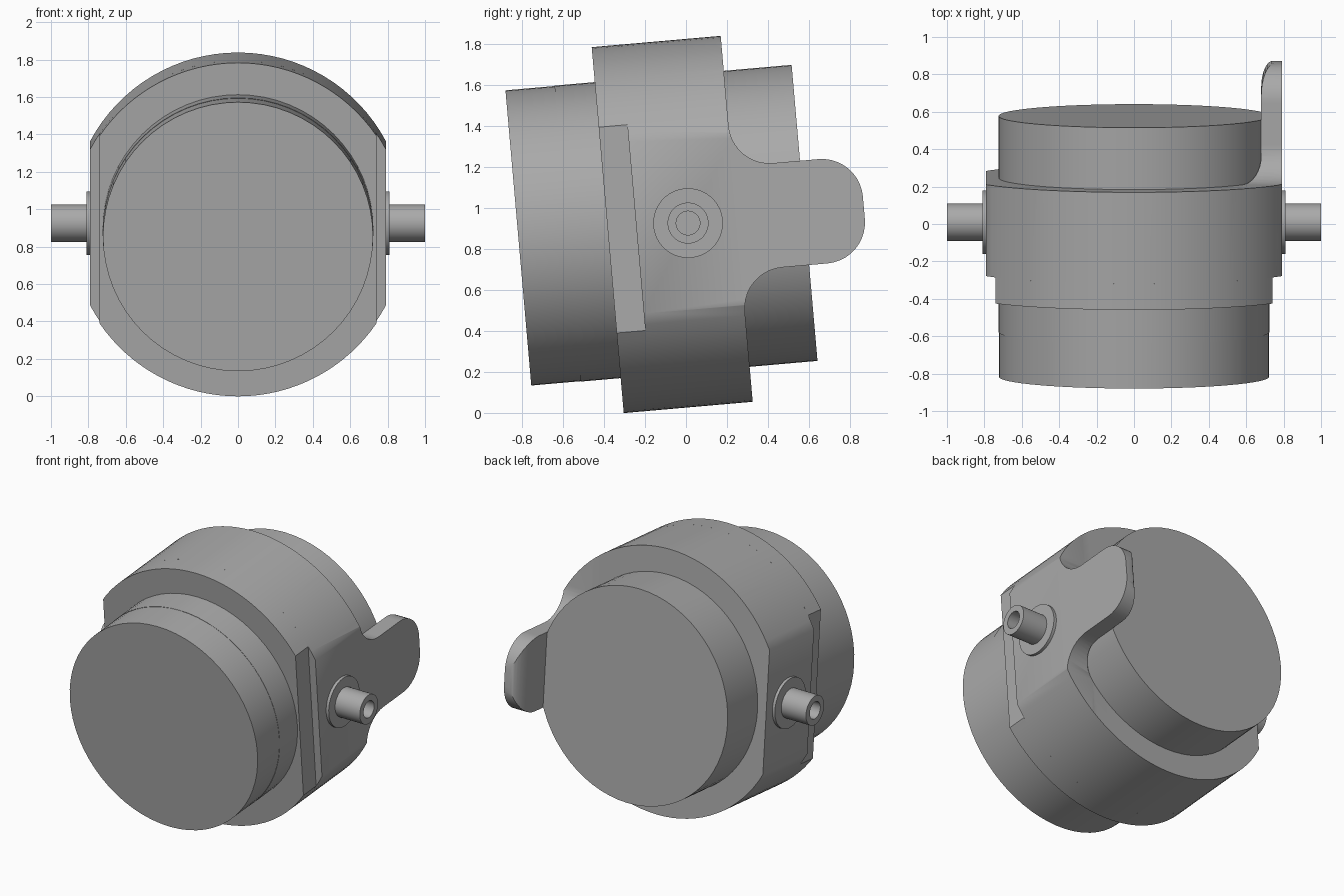
import bpy, bmesh
from math import sin, cos, pi, acos, radians
from mathutils import Matrix, Vector

cube = bpy.data.objects.get("Cube")
if cube:
    bpy.data.objects.remove(cube, do_unlink=True)

# Whole assembly pivots on the side pins and tilts slightly
TILT = Matrix.Translation((0, 0.01, 0.925)) @ Matrix.Rotation(radians(5), 4, 'X')

grey = bpy.data.materials.new("plain grey")
grey.use_nodes = True
COLOUR = (0.4, 0.4, 0.4, 1)
grey.diffuse_color = COLOUR
grey.node_tree.nodes["Principled BSDF"].inputs["Base Color"].default_value = COLOUR


def make_object(name, bm):
    bmesh.ops.remove_doubles(bm, verts=bm.verts, dist=1e-5)
    bmesh.ops.recalc_face_normals(bm, faces=bm.faces)
    mesh = bpy.data.meshes.new(name)
    bm.to_mesh(mesh)
    bm.free()
    mesh.transform(TILT)
    mesh.materials.append(grey)
    obj = bpy.data.objects.new(name, mesh)
    bpy.context.collection.objects.link(obj)
    return obj


def prism(name, outline, axis, lo, hi):
    """Extrude a closed outline along one axis (outline gives the other two)."""
    bm = bmesh.new()
    verts = []
    for p in outline:
        co = list(p)
        co.insert(axis, lo)
        verts.append(bm.verts.new(co))
    face = bm.faces.new(verts)
    ext = bmesh.ops.extrude_face_region(bm, geom=[face])
    shift = Vector((0, 0, 0))
    shift[axis] = hi - lo
    moved = [g for g in ext["geom"] if isinstance(g, bmesh.types.BMVert)]
    bmesh.ops.translate(bm, verts=moved, vec=shift)
    return make_object(name, bm)


def lathe_x(name, profile, side):
    """Spin (x, radius) points round the pin axis."""
    bm = bmesh.new()
    verts = [bm.verts.new((side * x, 0, r)) for x, r in profile]
    edges = [bm.edges.new(pair) for pair in zip(verts, verts[1:])]
    bmesh.ops.spin(bm, geom=verts + edges, cent=(0, 0, 0), axis=(1, 0, 0),
                   angle=2 * pi, steps=40, use_merge=False)
    return make_object(name, bm)


def arc(cx, cy, rx, ry, a0, a1, n=10):
    steps = [radians(a0 + (a1 - a0) * i / n) for i in range(n + 1)]
    return [(cx + rx * cos(a), cy + ry * sin(a)) for a in steps]


def flatted_circle(r, half):
    """Circle with its two sides cut flat at x = +-half."""
    a = acos(half / r) * 180 / pi
    return arc(0, 0, r, r, a, 180 - a, 32) + arc(0, 0, r, r, 180 + a, 360 - a, 32)


def smooth(obj):
    bpy.ops.object.select_all(action='DESELECT')
    obj.select_set(True)
    bpy.context.view_layer.objects.active = obj
    bpy.ops.object.shade_smooth_by_angle(angle=radians(30))


BODY_R, FLAT, FRONT, BACK = 0.895, 0.79, -0.253, 0.238
EAR_H, EAR_END, FILLET = 0.255, 0.86, 0.2

# Main housing: flatted drum, trimmed by its side and plan outlines
housing = prism("housing", flatted_circle(BODY_R, FLAT), 1, FRONT, EAR_END + 0.1)

upper = ([(BACK, 1)]
         + arc(BACK + FILLET, EAR_H + FILLET, FILLET, FILLET, 180, 270)
         + arc(EAR_END - 0.2, EAR_H - 0.2, 0.2, 0.2, 90, 0))
lower = [(y, -z) for y, z in reversed(upper)]
side_cut = prism("side_cutter", [(-0.6, 1)] + upper + lower + [(-0.6, -1)], 0, -1.2, 1.2)

plan = ([(-1, -0.5), (1, -0.5), (1, EAR_END)]
        + arc(0.75, EAR_END - 0.16, 0.07, 0.16, 90, 180, 8)
        + arc(0.58, BACK + 0.14, 0.1, 0.14, 0, -90, 8) + [(-1, BACK)])
plan_cut = prism("plan_cutter", plan, 2, -1.2, 1.2)

for cutter in (side_cut, plan_cut):
    mod = housing.modifiers.new("trim", 'BOOLEAN')
    mod.operation = 'INTERSECT'
    mod.solver = 'EXACT'
    mod.object = cutter
bpy.context.view_layer.objects.active = housing
housing.select_set(True)
for mod in list(housing.modifiers):
    bpy.ops.object.modifier_apply(modifier=mod.name)
for cutter in (side_cut, plan_cut):
    bpy.data.objects.remove(cutter, do_unlink=True)
smooth(housing)
bevel = housing.modifiers.new("edge", 'BEVEL')
bevel.width = 0.008
bevel.segments = 2
bevel.limit_method = 'ANGLE'
bevel.angle_limit = radians(40)

# Front collar, with wider flats than the housing
smooth(prism("front_collar", flatted_circle(BODY_R, 0.74), 1, -0.393, FRONT))

# Inner drum in two lengths: front cap and through barrel
smooth(prism("front_cap", arc(0, 0, 0.722, 0.722, 0, 354.375, 63), 1, -0.83, -0.59))
smooth(prism("barrel", arc(0, 0, 0.724, 0.724, 0, 354.375, 63), 1, -0.59, 0.57))

# Side pins with washers
for side, label in ((1, "left"), (-1, "right")):
    smooth(lathe_x(label + "_washer", [(0.77, 0), (0.77, 0.17), (0.81, 0.17), (0.81, 0)], side))
    smooth(lathe_x(label + "_pin", [(0.78, 0), (0.78, 0.1), (1, 0.1), (1, 0.058),
                                    (0.83, 0.058), (0.83, 0)], side))
